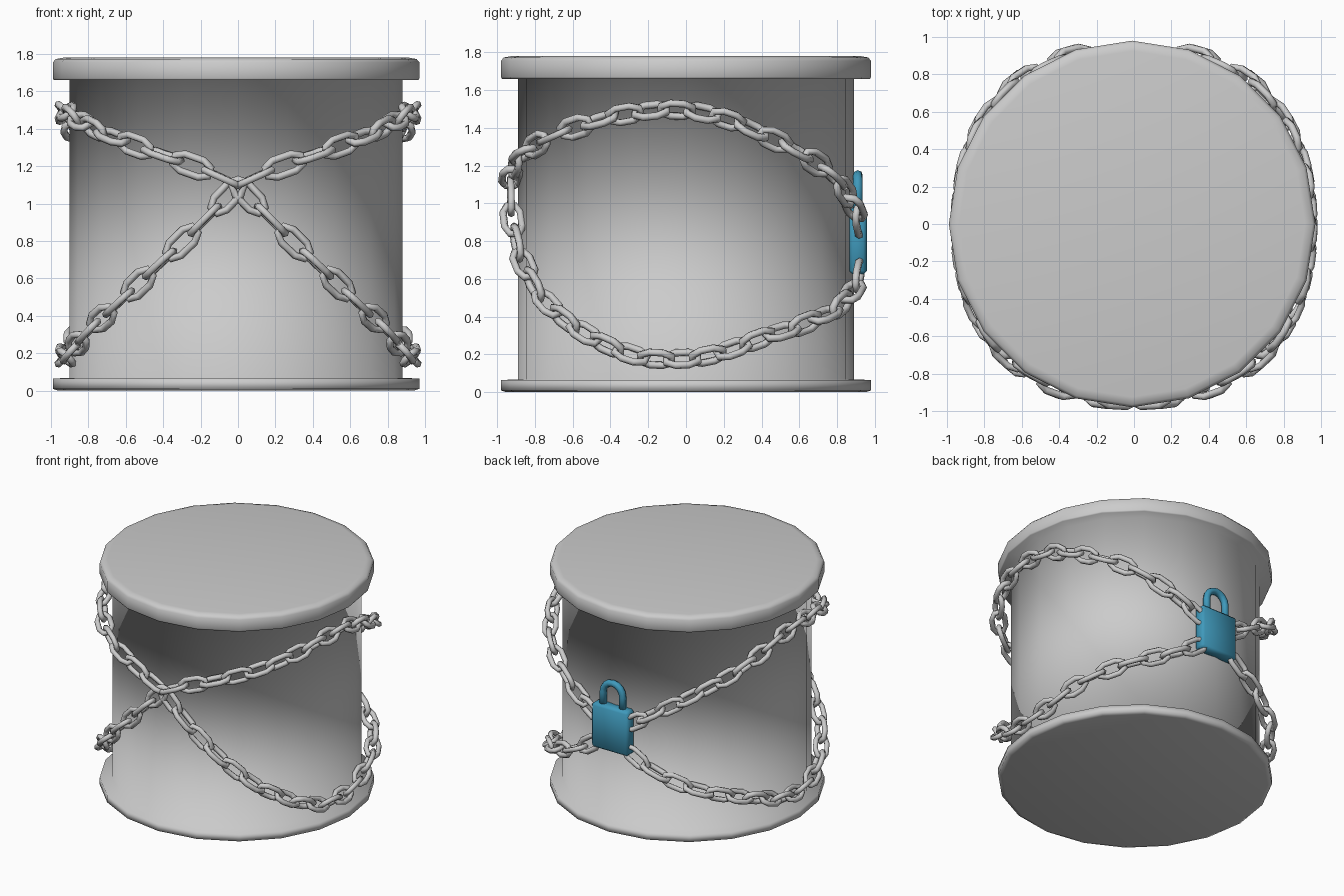
import bpy, bmesh, math
from mathutils import Vector, Matrix

if "Cube" in bpy.data.objects:
    bpy.data.objects.remove(bpy.data.objects["Cube"])

def material(name, rgb):
    m = bpy.data.materials.new(name)
    m.diffuse_color = (*rgb, 1)
    m.use_nodes = True
    m.node_tree.nodes["Principled BSDF"].inputs["Base Color"].default_value = m.diffuse_color
    return m

steel = material("grey steel", (0.6, 0.6, 0.6))
blue = material("blue lock metal", (0.05, 0.32, 0.50))

def finish(bm, name, mat):
    bmesh.ops.recalc_face_normals(bm, faces=bm.faces)
    for f in bm.faces:
        f.smooth = True
    me = bpy.data.meshes.new(name)
    bm.to_mesh(me)
    bm.free()
    me.materials.append(mat)
    ob = bpy.data.objects.new(name, me)
    bpy.context.collection.objects.link(ob)
    return ob

def tube(bm, path, radius, sides, matrix, closed):
    """Sweep a round section along a flat path in the local XY plane."""
    n, rings = len(path), []
    up = Vector((0, 0, 1))
    for i, p in enumerate(path):
        a = path[i - 1] if closed or i else p
        b = path[(i + 1) % n] if closed or i < n - 1 else p
        side = (b - a).normalized().cross(up)
        rings.append([bm.verts.new(matrix @ (p + radius * (
            side * math.cos(k * math.tau / sides) + up * math.sin(k * math.tau / sides))))
            for k in range(sides)])
    for i in range(n if closed else n - 1):
        r, s = rings[i], rings[(i + 1) % n]
        for k in range(sides):
            j = (k + 1) % sides
            bm.faces.new((r[k], r[j], s[j], s[k]))
    if not closed:
        bm.faces.new(rings[0])
        bm.faces.new(rings[-1])

# Drum: lathed profile with wide base and lid
SIDES, CX = 20, -0.01
profile = [(0.95, 0), (0.98, 0.01), (0.98, 0.065), (0.89, 0.068), (0.89, 1.66),
           (0.975, 1.66), (0.98, 1.67), (0.98, 1.755), (0.965, 1.773), (0.925, 1.78)]
bm = bmesh.new()
rings = [[bm.verts.new((CX + r * math.cos(k * math.tau / SIDES),
                        r * math.sin(k * math.tau / SIDES), z)) for k in range(SIDES)]
         for r, z in profile]
for a, b in zip(rings, rings[1:]):
    for k in range(SIDES):
        j = (k + 1) % SIDES
        bm.faces.new((a[k], a[j], b[j], b[k]))
bm.faces.new(rings[0])
bm.faces.new(rings[-1])
finish(bm, "drum", steel)

# Chain path: angle from the front (positive to the right) and height
HEIGHTS = [(-172, 0.67), (-163, 0.57), (-149, 0.46), (-130, 0.36), (-115, 0.29),
           (-102, 0.21), (-90, 0.17), (-76, 0.18), (-63, 0.25), (-42, 0.45),
           (-25, 0.69), (-11, 0.91), (0, 1.10), (11, 1.18), (27, 1.27), (52, 1.40),
           (66, 1.46), (80, 1.50), (95, 1.49), (108, 1.42), (120, 1.33), (135, 1.22),
           (150, 1.08), (162, 0.96), (171, 0.87)]

def chain_point(deg):
    for (a, za), (b, zb) in zip(HEIGHTS, HEIGHTS[1:]):
        if deg <= b:
            break
    z = za + (zb - za) * (deg - a) / (b - a)
    t = math.radians(deg)
    r = 0.93 + 0.045 * math.sin(2 * t) ** 2
    return Vector((r * math.sin(t), -r * math.cos(t), z))

def chain(name, mirror):
    bm = bmesh.new()
    deg, index = HEIGHTS[0][0], 0
    start = chain_point(deg)
    while deg < HEIGHTS[-1][0]:
        c = math.cos(math.radians(deg))
        pitch = 0.135 + 0.04 * c * c          # links bunch up on the sides
        end = start
        while (end - start).length < pitch and deg < HEIGHTS[-1][0]:
            deg += 0.25
            end = chain_point(deg)
        mid, along = (start + end) / 2, (end - start).normalized()
        out = Vector((mid.x, mid.y, 0)).normalized()
        across = out.cross(along).normalized()
        out = along.cross(across)
        # alternate links are turned a quarter; all roll over towards the sides
        roll = math.radians(90 * (index % 2) + 45 * (1 - c * c))
        y = across * math.cos(roll) + out * math.sin(roll)
        m = Matrix((along, y, along.cross(y))).transposed().to_4x4()
        m.translation = mid
        h, w = pitch / 2 + 0.017, 0.047
        oval = [(h, 0.024), (h - 0.05, w), (0.05 - h, w), (-h, 0.024),
                (-h, -0.024), (0.05 - h, -w), (h - 0.05, -w), (h, -0.024)]
        tube(bm, [Vector((*p, 0)) for p in oval], 0.02, 6,
             Matrix.Scale(mirror, 4, (1, 0, 0)) @ m, True)
        start, index = end, index + 1
    finish(bm, name, steel)

chain("chain_right_high", 1)
chain("chain_left_high", -1)

# Padlock body: softened block on the back
bm = bmesh.new()
bmesh.ops.create_cube(bm, size=1, matrix=Matrix.Translation((0, 0.91, 0.80))
                      @ Matrix.Diagonal((0.32, 0.095, 0.35, 1)))
bmesh.ops.bevel(bm, geom=bm.edges[:], offset=0.018, segments=1, affect='EDGES')
finish(bm, "padlock_body", blue)

# Padlock shackle: upright arch
arch = [Vector((0.085, -0.12, 0))]
arch += [Vector((0.085 * math.cos(k * math.pi / 8), 0.085 * math.sin(k * math.pi / 8), 0))
         for k in range(9)]
arch.append(Vector((-0.085, -0.12, 0)))
bm = bmesh.new()
tube(bm, arch, 0.026, 8,
     Matrix.Translation((0, 0.91, 1.065)) @ Matrix.Rotation(math.pi / 2, 4, 'X'), False)
finish(bm, "padlock_shackle", blue)
